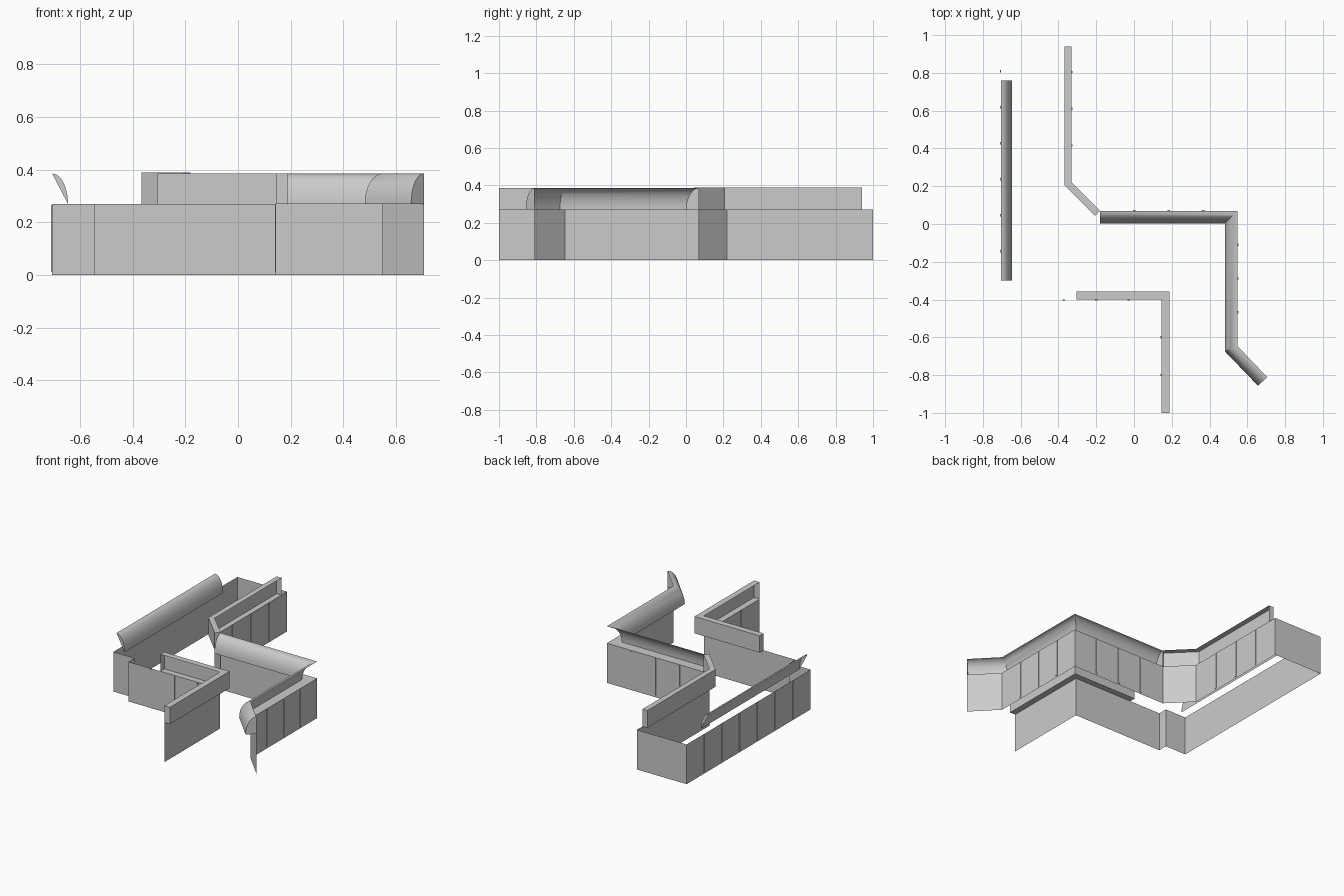
import bpy, bmesh, math
from mathutils import Vector

if "Cube" in bpy.data.objects:
    bpy.data.objects.remove(bpy.data.objects["Cube"])

WALL_TOP, TRIM_TOP = 0.27, 0.385

grey = bpy.data.materials.new("plain_grey")
grey.diffuse_color = (0.6, 0.6, 0.6, 1)
grey.use_nodes = True
grey.node_tree.nodes["Principled BSDF"].inputs["Base Color"].default_value = grey.diffuse_color


def finish(bm, name, smooth=False):
    bmesh.ops.recalc_face_normals(bm, faces=bm.faces)
    mesh = bpy.data.meshes.new(name)
    bm.to_mesh(mesh)
    bm.free()
    mesh.materials.append(grey)
    obj = bpy.data.objects.new(name, mesh)
    bpy.context.collection.objects.link(obj)
    if smooth:
        bpy.ops.object.select_all(action='DESELECT')
        obj.select_set(True)
        bpy.context.view_layer.objects.active = obj
        bpy.ops.object.shade_smooth_by_angle(angle=math.radians(35))
    return obj


def right_of(a, b):
    d = (b - a).normalized()
    return Vector((d.y, -d.x))


def sweep(name, path, profile, caps=False, smooth=False):
    """Carry a profile of (offset to the right, height) along a mitred ground path."""
    pts = [Vector(p) for p in path]
    sides = [right_of(a, b) for a, b in zip(pts, pts[1:])]
    bm = bmesh.new()
    rings = []
    for i, p in enumerate(pts):
        n0, n1 = sides[max(i - 1, 0)], sides[min(i, len(sides) - 1)]
        miter = (n0 + n1) / (1 + n0.dot(n1))
        rings.append([bm.verts.new((p.x + miter.x * o, p.y + miter.y * o, z))
                      for o, z in profile])
    for r, s in zip(rings, rings[1:]):
        for k in range(len(profile) - 1):
            bm.faces.new((r[k], r[k + 1], s[k + 1], s[k]))
    if caps:
        for ring in (rings[0], rings[-1]):
            loop = [bm.verts.new(v.co) for v in ring]
            bm.faces.new(loop)
    return finish(bm, name, smooth)


def round_profile(w, soffit):
    h = TRIM_TOP - WALL_TOP
    pts = [(w * math.sin(t), WALL_TOP + h * math.cos(t))
           for t in (math.pi / 2 * i / 10 for i in range(11))]
    return pts + [(0, WALL_TOP)] if soffit else pts


def flat_profile(w, top=TRIM_TOP):
    return [(0, top), (w, top), (w, WALL_TOP), (0, WALL_TOP)]


def battens(name, path, step=0.19, width=0.012, depth=0.004):
    """Thin upright strips on the outer side of the long wall runs."""
    bm = bmesh.new()
    for a, b in zip(path, path[1:]):
        a, b = Vector(a), Vector(b)
        length = (b - a).length
        if length < 0.3:
            continue
        d, n = (b - a).normalized(), right_of(a, b)
        count = round(length / step)
        for i in range(1, count):
            c = a + d * (length * i / count)
            corners = [c - d * width / 2, c - d * width / 2 - n * depth,
                       c + d * width / 2 - n * depth, c + d * width / 2]
            lo = [bm.verts.new((q.x, q.y, 0.012)) for q in corners]
            hi = [bm.verts.new((q.x, q.y, WALL_TOP - 0.004)) for q in corners]
            for k in range(3):
                bm.faces.new((lo[k], lo[k + 1], hi[k + 1], hi[k]))
            bm.faces.new(lo)
            bm.faces.new(hi)
    return finish(bm, name)


# Thin corridor walls: near side with its jog, closed end, then the far side
near = [(0.145, -1), (0.145, -0.4), (-0.545, -0.4), (-0.545, -0.335),
        (-0.705, -0.335), (-0.705, 1)]
far = [(-0.33, 1), (-0.33, 0.22), (-0.18, 0.07), (0.548, 0.07),
       (0.548, -0.647), (0.705, -0.81)]
wall = [(0, 0), (0, WALL_TOP)]
sweep("near_wall", near, wall)
sweep("end_wall", [near[-1], far[0]], wall)
sweep("far_wall", far, wall)
battens("near_wall_battens", near)
battens("far_wall_battens", far)

# Rounded trims overhanging the corridor
sweep("side_round_trim", [(-0.705, -0.3), (-0.705, 0.76)],
      round_profile(0.06, False), caps=True, smooth=True)
sweep("corner_round_trim", far[2:], round_profile(0.067, True),
      caps=True, smooth=True)

# Flat trims, open towards the outside
sweep("far_flat_trim", [(-0.33, 0.94)] + far[1:3], flat_profile(0.037, 0.388), caps=True)
sweep("near_flat_trim", near[:2] + [(-0.305, -0.4)], flat_profile(0.042), caps=True)
